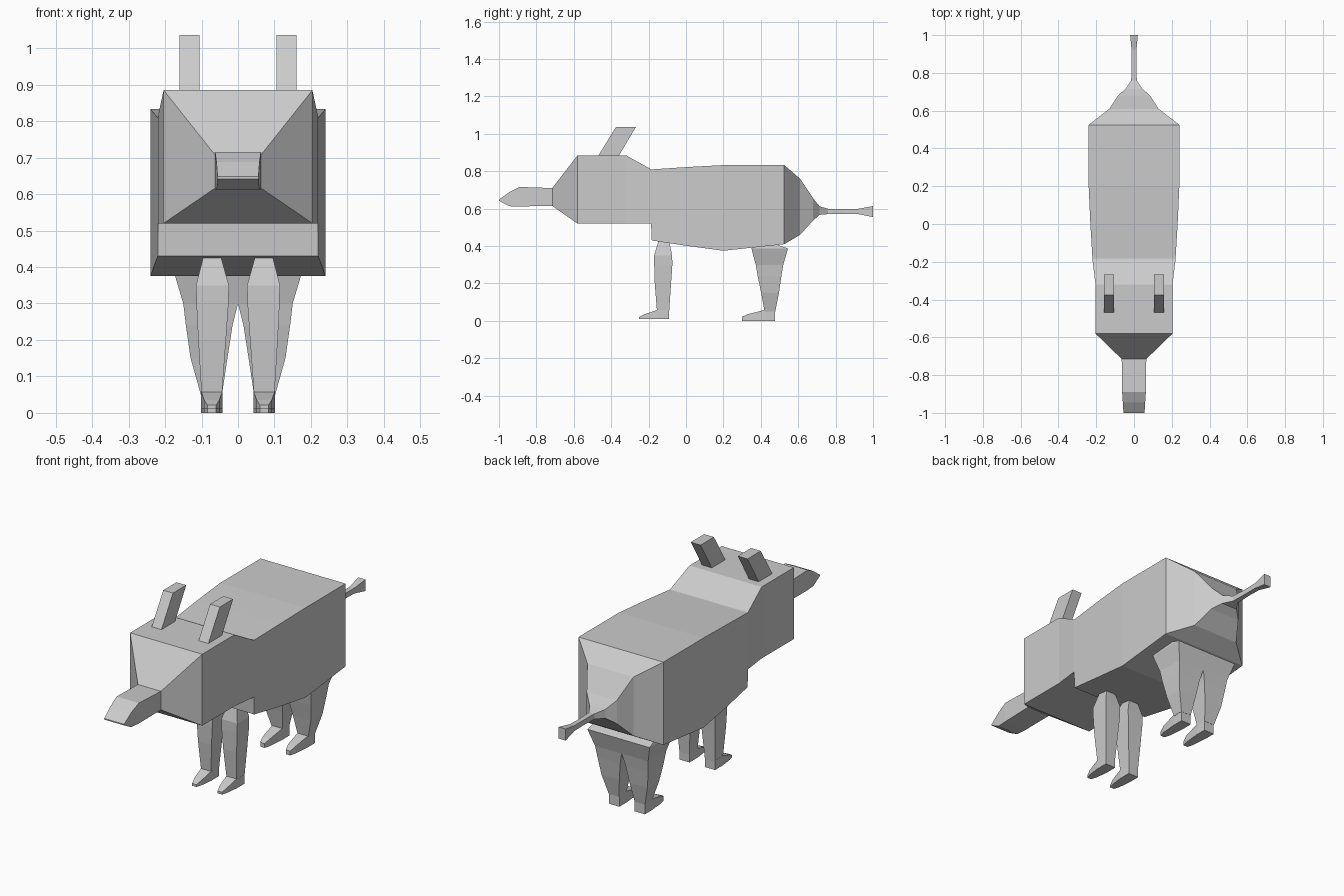
import bpy, bmesh

if "Cube" in bpy.data.objects:
    bpy.data.objects.remove(bpy.data.objects["Cube"])

grey = bpy.data.materials.new("light grey")
grey.diffuse_color = (0.6, 0.6, 0.6, 1)
grey.use_nodes = True
grey.node_tree.nodes["Principled BSDF"].inputs["Base Color"].default_value = grey.diffuse_color


def loft(name, rings, mirror=False):
    """Skin four-point rings into a closed flat-sided part."""
    bm = bmesh.new()
    loops = [[bm.verts.new(p) for p in ring] for ring in rings]
    for a, b in zip(loops, loops[1:]):
        for i in range(4):
            j = (i + 1) % 4
            bm.faces.new((a[i], a[j], b[j], b[i]))
    bm.faces.new(loops[0])
    bm.faces.new(loops[-1])
    bmesh.ops.recalc_face_normals(bm, faces=bm.faces)
    if mirror:  # open the part where both halves join
        inner = [f for f in bm.faces if all(abs(v.co.x) < 1e-4 for v in f.verts)]
        bmesh.ops.delete(bm, geom=inner, context='FACES')
    me = bpy.data.meshes.new(name)
    bm.to_mesh(me)
    bm.free()
    me.materials.append(grey)
    ob = bpy.data.objects.new(name, me)
    bpy.context.collection.objects.link(ob)
    if mirror:
        ob.modifiers.new("mirror", 'MIRROR').merge_threshold = 0.0005
    return ob


def along_y(y, x0, x1, z0, z1):
    return [(x0, y, z0), (x1, y, z0), (x1, y, z1), (x0, y, z1)]


def along_z(z, x0, x1, y0, y1):
    return [(x0, y0, z), (x1, y0, z), (x1, y1, z), (x0, y1, z)]


# Snout, head, stepped chest, trunk, rump and tail: y, half width, bottom, top
trunk = [(-1.0, .056, .642, .648), (-.945, .059, .613, .688),
         (-.89, .063, .612, .716), (-.715, .065, .615, .710),
         (-.58, .204, .52, .885), (-.32, .204, .52, .885),
         (-.187, .220, .52, .811), (-.183, .220, .43, .810),
         (0, .231, .402, .822), (.2, .24, .375, .833), (.525, .24, .41, .833),
         (.61, .13, .46, .76), (.68, .085, .537, .655),
         (.715, .045, .567, .612), (.76, .015, .571, .599),
         (.84, .012, .572, .598), (.92, .013, .571, .599),
         (1.0, .02, .555, .614)]
loft("body", [along_y(y, -w, w, a, b) for y, w, a, b in trunk])

# Slanted ears
loft("ears", [along_z(.87, .105, .16, -.477, -.367),
              along_z(1.036, .105, .16, -.375, -.268)], True)

# Front legs: z, inner x, outer x, front y, back y
loft("front_legs", [along_z(*r) for r in (
    (.05, .044, .100, -.155, -.09), (.2, .033, .109, -.167, -.08),
    (.3, .026, .114, -.170, -.073), (.35, .025, .115, -.170, -.074),
    (.425, .046, .096, -.148, -.09))], True)

# Hind legs, joined at the hips
loft("hind_legs", [along_z(*r) for r in (
    (.05, .044, .102, .42, .477), (.15, .029, .130, .402, .497),
    (.24, .015, .143, .383, .510), (.3, 0, .150, .373, .520),
    (.387, 0, .176, .35, .545), (.406, 0, .170, .37, .49))], True)

# Pointed feet
for name, toe, heel, base in (("front_feet", -.25, -.09, .01),
                              ("hind_feet", .30, .476, .0)):
    ankle = toe + (.095 if base else .12)
    loft(name, [along_y(y, .072 - w, .072 + w, base, z) for y, w, z in (
        (toe, .012, .022), (toe + .03, .021, .036),
        (ankle, .029, .058), (heel, .029, .058))], True)
